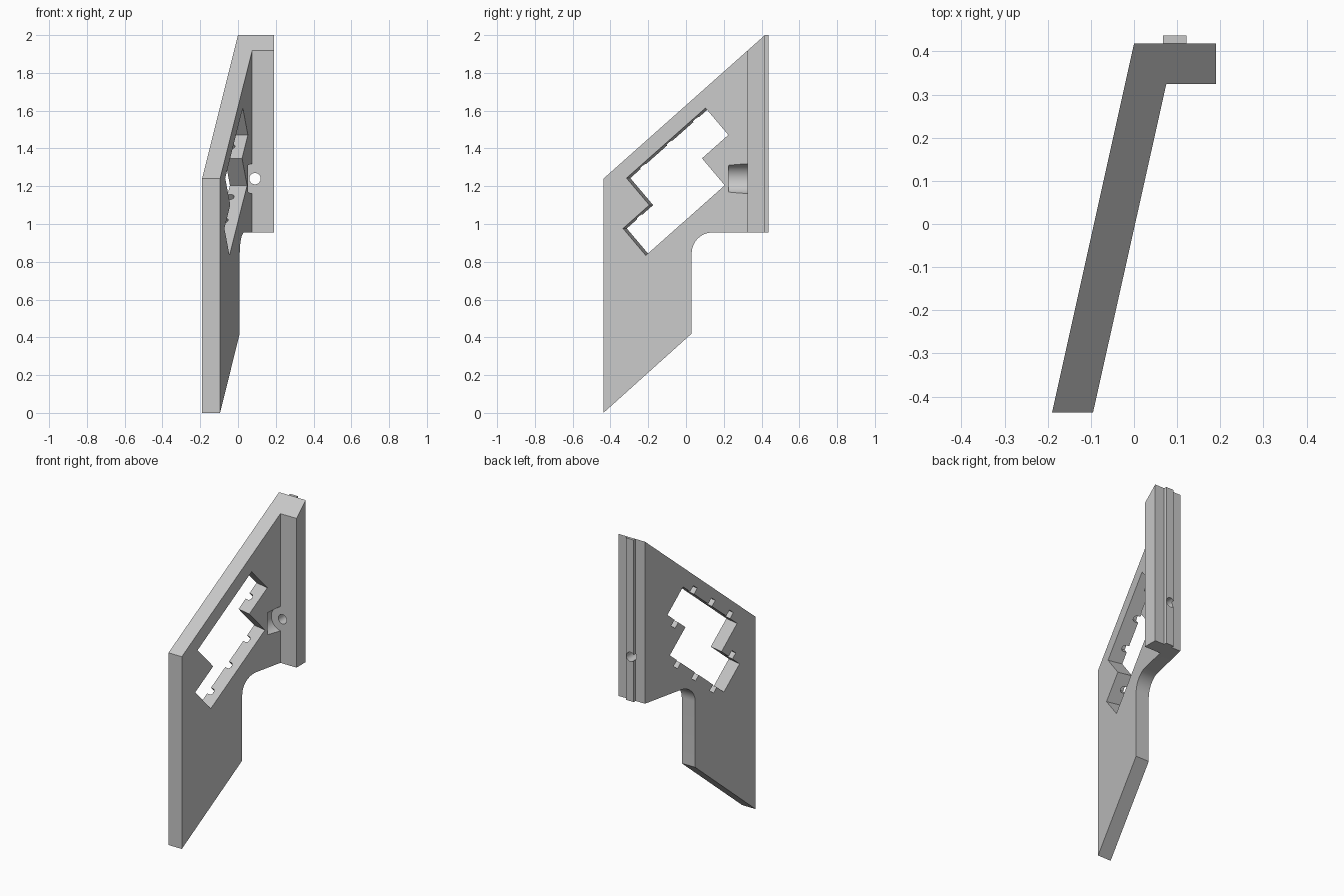
import bpy, bmesh, math
from mathutils import Vector

cube = bpy.data.objects.get("Cube")
if cube:
    bpy.data.objects.remove(cube, do_unlink=True)

grey = bpy.data.materials.new("light_grey")
grey.use_nodes = True
colour = (0.58, 0.58, 0.58, 1)
grey.diffuse_color = colour
grey.node_tree.nodes["Principled BSDF"].inputs["Base Color"].default_value = colour

X, Y, Z = Vector((1, 0, 0)), Vector((0, 1, 0)), Vector((0, 0, 1))


def prism(name, points, a, b, along, lo, hi, origin=Vector((0, 0, 0))):
    """Extrude a 2D outline, laid out on axes a and b, from lo to hi."""
    bm = bmesh.new()
    verts = [bm.verts.new(origin + a * p + b * q + along * lo) for p, q in points]
    face = bm.faces.new(verts)
    new = bmesh.ops.extrude_face_region(bm, geom=[face])["geom"]
    bmesh.ops.translate(bm, vec=along * (hi - lo),
                        verts=[g for g in new if isinstance(g, bmesh.types.BMVert)])
    bmesh.ops.recalc_face_normals(bm, faces=bm.faces)
    mesh = bpy.data.meshes.new(name)
    bm.to_mesh(mesh)
    bm.free()
    mesh.materials.append(grey)
    obj = bpy.data.objects.new(name, mesh)
    bpy.context.collection.objects.link(obj)
    return obj


def arc(cx, cy, r, start, end, steps):
    angles = [math.radians(start + (end - start) * i / steps) for i in range(steps + 1)]
    return [(cx + r * math.cos(t), cy + r * math.sin(t)) for t in angles]


def combine(target, tool, operation="DIFFERENCE"):
    tool.hide_render = True
    bpy.context.view_layer.objects.active = target
    mod = target.modifiers.new("cut", "BOOLEAN")
    mod.operation, mod.solver, mod.object = operation, "EXACT", tool
    bpy.ops.object.modifier_apply(modifier=mod.name)
    bpy.data.objects.remove(tool, do_unlink=True)


# Slanted plate, flange and back rib, as one plan outline
plan = [(-.19, -.437), (-.095, -.437), (.075, .325), (.19, .325), (.19, .418),
        (.122, .418), (.122, .437), (.067, .437), (.067, .418), (0, .418)]
bracket = prism("bracket", plan, X, Y, Z, -.1, 2.1)

# Side outline with the rounded inner corner
side = [(-.437, 0), (.03, .42)] + arc(.14, .845, .11, 180, 90, 12)
side += [(.5, .955), (.5, 2), (.418, 2), (-.437, 1.24)]
side[0], side[-1] = (-.4372, 0), (-.4372, 1.24)
combine(bracket, prism("side_outline", side, Y, Z, X, -.5, .5), "INTERSECT")

# Axes lying in the plate: u and v follow the window, n is the plate normal
lean = math.atan(.223)
tilt = math.radians(40.9)
d = Vector((math.sin(lean), math.cos(lean), 0))
n = Vector((math.cos(lean), -math.sin(lean), 0))
u = d * math.cos(tilt) + Z * math.sin(tilt)
v = d * math.sin(tilt) - Z * math.cos(tilt)
corner = Vector((-.0678, -.315, 1.243))

# Stepped window: two offset rows of three cells
cell = .189
steps = [(0, 0), (3, 0), (3, 1), (2, 1), (2, 2), (-1, 2), (-1, 1), (0, 1)]
window = [(p * cell, q * cell) for p, q in steps]
combine(bracket, prism("window", window, u, v, n, -.2, .05, corner))

# Round-bottomed slots in the back face, one along each column of cells
back, r, reach = -.0927, .02, .04
for column, top, bottom in [(-.5, 1, 2), (.5, 0, 2), (1.5, 0, 2), (2.5, 0, 1)]:
    c = column * cell
    slot = arc(c, back + .018, r, 0, 180, 12) + [(c - r, back - .05), (c + r, back - .05)]
    combine(bracket, prism("slot", slot, u, n, v, top * cell - reach,
                           bottom * cell + reach, corner))

# Screw head clearance and screw hole
combine(bracket, prism("clearance", arc(.09, 1.24, .08, 0, 352.5, 47), X, Z, Y, .225, .325))
combine(bracket, prism("screw_hole", arc(.09, 1.24, .03, 0, 348.75, 31), X, Z, Y, .3, .5))

bpy.ops.object.select_all(action="DESELECT")
bracket.select_set(True)
bpy.context.view_layer.objects.active = bracket
bpy.ops.object.shade_smooth_by_angle(angle=math.radians(25))
